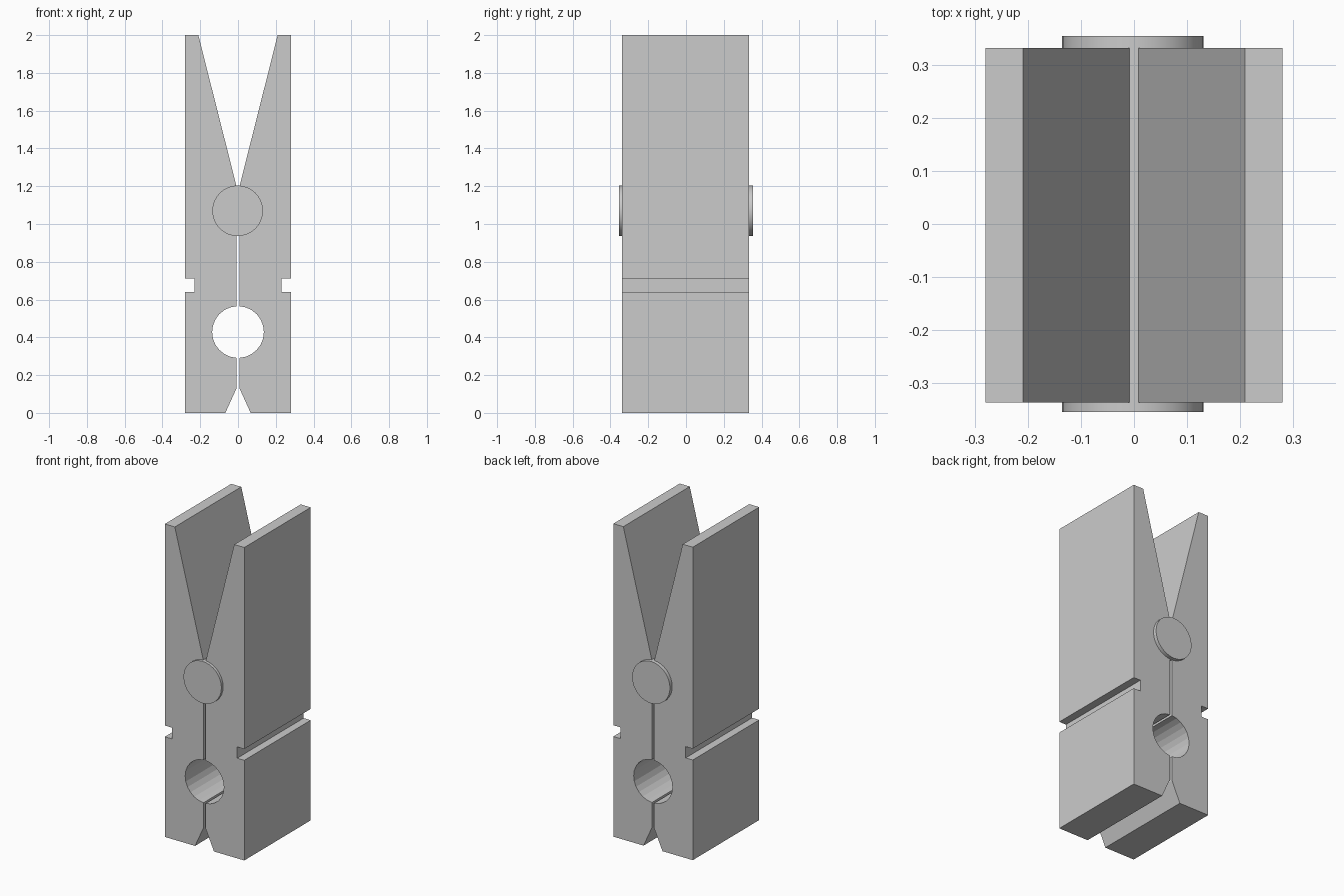
import bpy, bmesh
from math import sin, cos, asin, pi

if "Cube" in bpy.data.objects:
    bpy.data.objects.remove(bpy.data.objects["Cube"])

GAP = 0.008
HOLE_Z, HOLE_R, HOLE_STEPS = 0.428, 0.137, 12


def prism(name, profile, y0, y1):
    """Extrude an (x, z) profile along y."""
    bm = bmesh.new()
    face = bm.faces.new([bm.verts.new((x, y0, z)) for x, z in profile])
    ext = bmesh.ops.extrude_face_region(bm, geom=[face])
    moved = [g for g in ext["geom"] if isinstance(g, bmesh.types.BMVert)]
    bmesh.ops.translate(bm, verts=moved, vec=(0, y1 - y0, 0))
    bmesh.ops.recalc_face_normals(bm, faces=bm.faces)
    mesh = bpy.data.meshes.new(name)
    bm.to_mesh(mesh)
    bm.free()
    obj = bpy.data.objects.new(name, mesh)
    bpy.context.collection.objects.link(obj)
    return obj


# Half profile: outer side with spring notch, flared handle, jaw with round hole
outer = [(0.067, 0), (0.281, 0), (0.281, 0.64), (0.231, 0.64), (0.231, 0.712),
         (0.281, 0.712), (0.281, 2), (0.21, 2), (GAP, 1.2)]
a0 = asin(GAP / HOLE_R)
angles = [a0 + (pi - 2 * a0) * i / HOLE_STEPS for i in range(HOLE_STEPS + 1)]
hole = [(HOLE_R * sin(a), HOLE_Z + HOLE_R * cos(a)) for a in angles]
half = outer + hole + [(GAP, 0.13)]

# Two mirrored wooden halves
for name, side in (("right_half", 1), ("left_half", -1)):
    prism(name, [(side * x, z) for x, z in half], -0.338, 0.333)

# Pivot pin, slightly proud of both faces
bpy.ops.mesh.primitive_cylinder_add(vertices=32, radius=0.134, depth=0.712,
                                    location=(-0.002, 0, 1.07),
                                    rotation=(pi / 2, 0, 0))
pin = bpy.context.object
pin.name = "pivot_pin"
bpy.ops.object.shade_smooth_by_angle()
